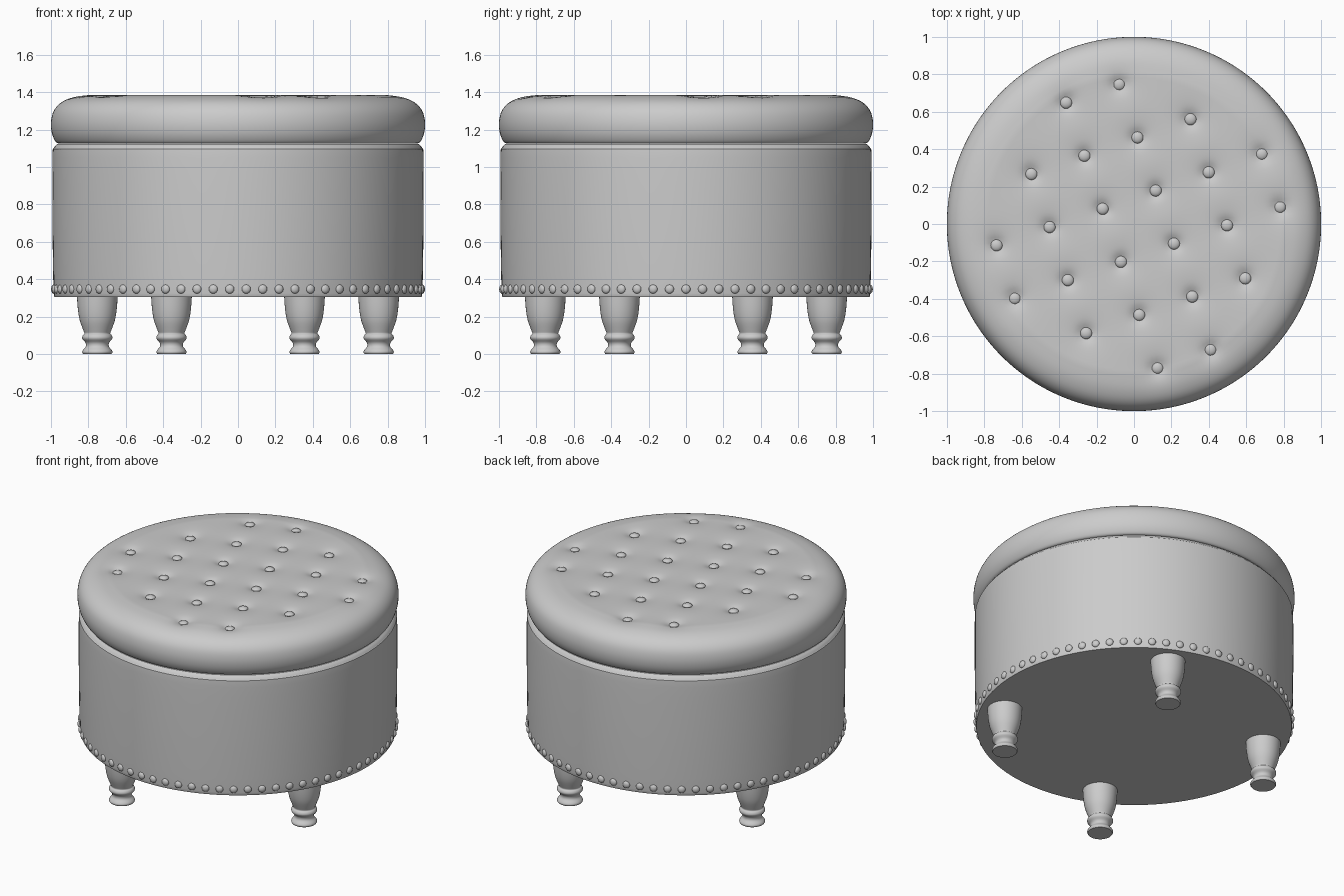
import bpy, bmesh
from math import sin, cos, pi, tau, radians, exp
from mathutils import Matrix, Vector

cube = bpy.data.objects.get("Cube")
if cube:
    bpy.data.objects.remove(cube)

fabric = bpy.data.materials.new("grey upholstery")
fabric.use_nodes = True
grey = (0.6, 0.6, 0.6, 1)
fabric.diffuse_color = grey
fabric.node_tree.nodes["Principled BSDF"].inputs["Base Color"].default_value = grey


def finish(bm, name, angle=40):
    bmesh.ops.recalc_face_normals(bm, faces=bm.faces)
    mesh = bpy.data.meshes.new(name)
    bm.to_mesh(mesh)
    bm.free()
    mesh.materials.append(fabric)
    obj = bpy.data.objects.new(name, mesh)
    bpy.context.collection.objects.link(obj)
    bpy.ops.object.select_all(action='DESELECT')
    obj.select_set(True)
    bpy.context.view_layer.objects.active = obj
    bpy.ops.object.shade_smooth_by_angle(angle=radians(angle))
    return obj


def smooth(points, steps=4):
    """Catmull-Rom curve through (radius, height) points."""
    p = [Vector(q) for q in [points[0]] + points + [points[-1]]]
    out = []
    for a, b, c, d in zip(p, p[1:], p[2:], p[3:]):
        for k in range(steps):
            t = k / steps
            out.append(0.5 * (2 * b + (c - a) * t + (2 * a - 5 * b + 4 * c - d) * t ** 2
                              + (3 * b - a - 3 * c + d) * t ** 3))
    return out + [p[-1]]


def lathe(profile, segments):
    bm = bmesh.new()
    verts = [bm.verts.new((r, 0, z)) for r, z in profile]
    edges = [bm.edges.new(pair) for pair in zip(verts, verts[1:])]
    bmesh.ops.spin(bm, geom=verts + edges, cent=(0, 0, 0), axis=(0, 0, 1),
                   angle=tau, steps=segments)
    bmesh.ops.remove_doubles(bm, verts=bm.verts, dist=0.0002)
    return bm


def studs(name, matrices, segments, rings):
    bm = bmesh.new()
    for m in matrices:
        bmesh.ops.create_uvsphere(bm, u_segments=segments, v_segments=rings,
                                  radius=1, matrix=m)
    return finish(bm, name, 60)


# Upholstered drum with a softly rounded upper rim
drum = smooth([(0.982, 0.305), (0.987, 0.36), (0.992, 0.7), (0.992, 1.05),
               (0.986, 1.1), (0.965, 1.123)])
finish(lathe([(0, 0.305)] + drum + [(0, 1.123)], 128), "drum_body")

# Tufting points: a turned square grid clipped to the round seat
turn = Matrix.Rotation(radians(19), 3, 'Z')
tufts = []
for i in range(6):
    for j in range(6):
        cell = Vector((i - 2.5, j - 2.5, 0))
        if abs(cell.x) + abs(cell.y) < 3.5:
            tufts.append(turn @ (cell * 0.3) + Vector((0.023, -0.012, 0)))

# Seat cushion, dimpled at each tufting point
rim = smooth([(0.955, 1.125), (0.975, 1.135), (0.995, 1.18), (1.0, 1.24), (0.985, 1.3),
              (0.945, 1.345), (0.88, 1.373), (0.8, 1.385)])
flat = [(0.8 * (1 - k / 44), 1.385) for k in range(1, 45)]
bm = lathe([(0, 1.125)] + rim + flat, 192)
for v in bm.verts:
    if v.co.z > 1.3:
        dip = 0
        for t in tufts:
            d = (v.co.xy - t.xy).length
            if d < 0.4:
                dip += 0.022 * exp(-(d / 0.04) ** 2) + 0.012 * exp(-(d / 0.1) ** 2)
        v.co.z -= dip
finish(bm, "seat_cushion", 60)

# Buttons
studs("tuft_buttons", [Matrix.Translation((t.x, t.y, 1.36 if t.length < 0.75 else 1.355))
                       @ Matrix.Diagonal((0.032, 0.032, 0.017, 1)) for t in tufts], 20, 10)

# Row of upholstery nails round the lower edge
nail_count = 70
nail = Matrix.Translation((0.986, 0, 0.347)) @ Matrix.Diagonal((0.014, 0.024, 0.024, 1))
studs("nail_trim", [Matrix.Rotation(tau * k / nail_count, 4, 'Z') @ nail
                    for k in range(nail_count)], 14, 8)

# Turned legs
foot = smooth([(0.076, 0.0), (0.081, 0.01), (0.076, 0.022), (0.062, 0.04), (0.063, 0.06),
               (0.078, 0.078), (0.081, 0.09), (0.076, 0.102), (0.069, 0.11), (0.076, 0.13),
               (0.094, 0.18), (0.104, 0.24), (0.109, 0.31)], 3)
for k, place in enumerate(("front_left", "back_left", "back_right", "front_right")):
    a = radians(-25.3) + k * pi / 2
    leg = finish(lathe([(0, 0)] + foot + [(0, 0.31)], 40), place + "_leg")
    leg.location = (0.832 * cos(a), 0.832 * sin(a), 0)
